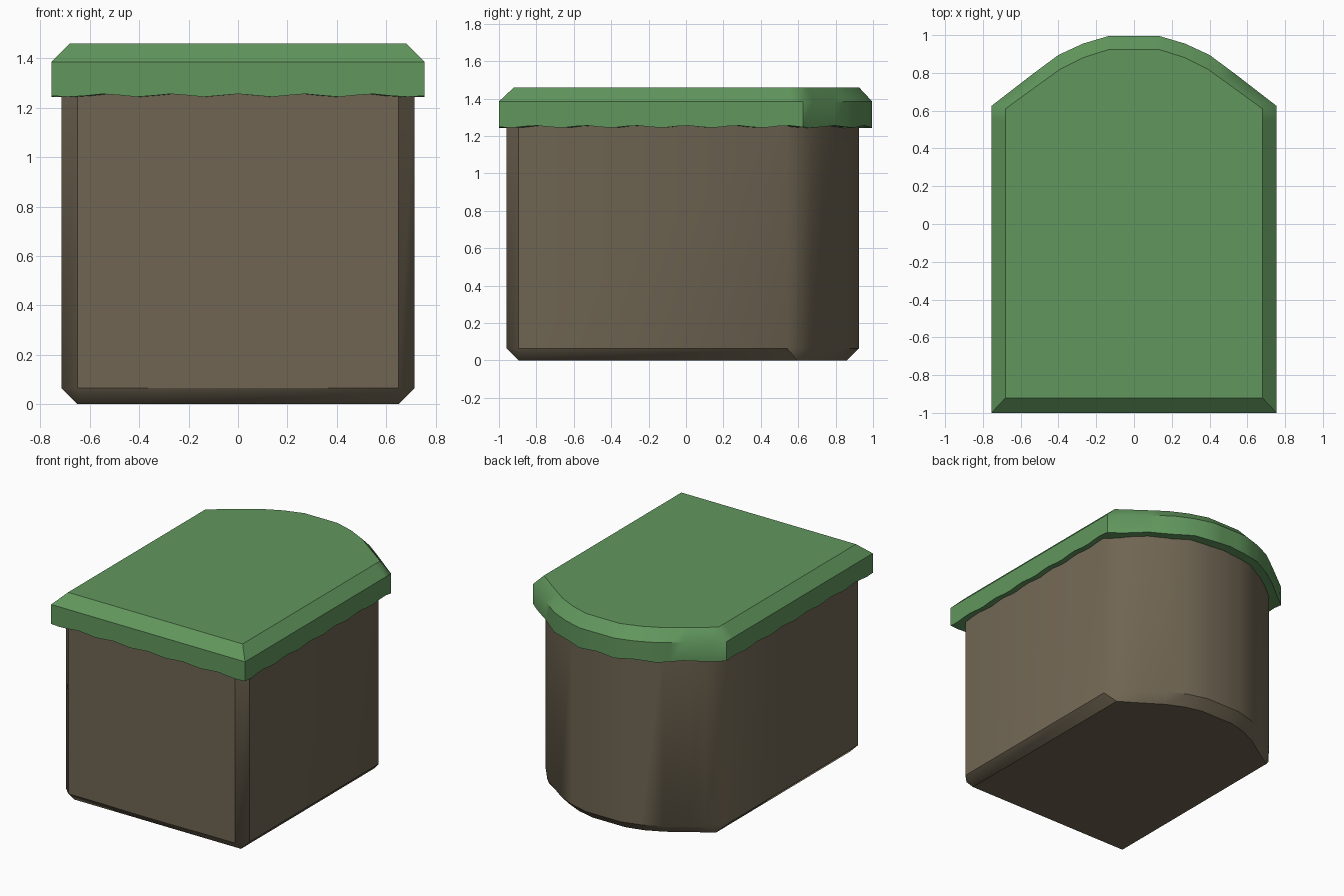
import bpy, bmesh, math

if "Cube" in bpy.data.objects:
    bpy.data.objects.remove(bpy.data.objects["Cube"])


def mirrored(half):
    """Close a right-hand half outline (front to back) by mirroring in x."""
    return half + [(-x, y) for x, y in reversed(half)]


def densify(outline, counts):
    """Split each outline edge into the given number of segments."""
    pts = []
    for i, (a, n) in enumerate(zip(outline, counts)):
        b = outline[(i + 1) % len(outline)]
        pts += [(a[0] + (b[0] - a[0]) * k / n, a[1] + (b[1] - a[1]) * k / n)
                for k in range(n)]
    return pts


def loft(name, rings, color):
    """Skin a stack of equal-count rings, bottom to top, with end faces."""
    bm = bmesh.new()
    loops = [[bm.verts.new(p) for p in ring] for ring in rings]
    n = len(loops[0])
    for lo, hi in zip(loops, loops[1:]):
        for i in range(n):
            j = (i + 1) % n
            bm.faces.new((lo[i], lo[j], hi[j], hi[i]))
    bm.faces.new(list(reversed(loops[0])))
    bm.faces.new(loops[-1])
    bmesh.ops.remove_doubles(bm, verts=bm.verts, dist=0.0005)
    bmesh.ops.recalc_face_normals(bm, faces=bm.faces)
    me = bpy.data.meshes.new(name)
    bm.to_mesh(me)
    bm.free()
    ob = bpy.data.objects.new(name, me)
    bpy.context.collection.objects.link(ob)
    mat = bpy.data.materials.new(name + "_color")
    mat.diffuse_color = color
    mat.use_nodes = True
    mat.node_tree.nodes["Principled BSDF"].inputs["Base Color"].default_value = mat.diffuse_color
    me.materials.append(mat)
    bpy.ops.object.select_all(action='DESELECT')
    ob.select_set(True)
    bpy.context.view_layer.objects.active = ob
    bpy.ops.object.shade_smooth_by_angle(angle=math.radians(40))
    return ob


def at(pts, z):
    return [(x, y, z) for x, y in pts]


# Earth block: chamfered corners, bowed back, bevelled foot
side = mirrored([(0.65, -0.96), (0.715, -0.895), (0.715, 0.54), (0.615, 0.665),
                 (0.53, 0.73), (0.40, 0.825), (0.27, 0.888), (0.135, 0.925)])
foot = mirrored([(0.65, -0.895), (0.65, -0.895), (0.65, 0.595), (0.65, 0.595),
                 (0.50, 0.69), (0.375, 0.772), (0.255, 0.828), (0.13, 0.86)])
loft("earth_block", [at(foot, 0), at(side, 0.065), at(side, 1.3)],
     (0.16, 0.13, 0.085, 1))

# Grass cap: bevelled top edge and gently wavy hanging rim
rim = mirrored([(0.755, -1), (0.755, 0.625), (0.535, 0.795), (0.40, 0.895),
                (0.27, 0.955), (0.135, 0.995)])
top = mirrored([(0.68, -0.92), (0.68, 0.61), (0.52, 0.727), (0.39, 0.82),
                (0.265, 0.882), (0.13, 0.925)])
under = [(x * 0.92, y * 0.92) for x, y in rim]
counts = [24, 3, 2, 2, 2, 4, 2, 2, 2, 3, 24, 22]
rim, top, under = (densify(o, counts) for o in (rim, top, under))


def wave(x, y):
    t = y if abs(x) > 0.75 else x
    return 1.25 + 0.006 * math.cos(2 * math.pi * t / 0.27)


hem = [(x, y, wave(x, y)) for x, y in rim]
inner = [(x, y, h[2]) for (x, y), h in zip(under, hem)]
loft("grass_cap", [inner, hem, at(rim, 1.385), at(top, 1.46)],
     (0.12, 0.31, 0.11, 1))
